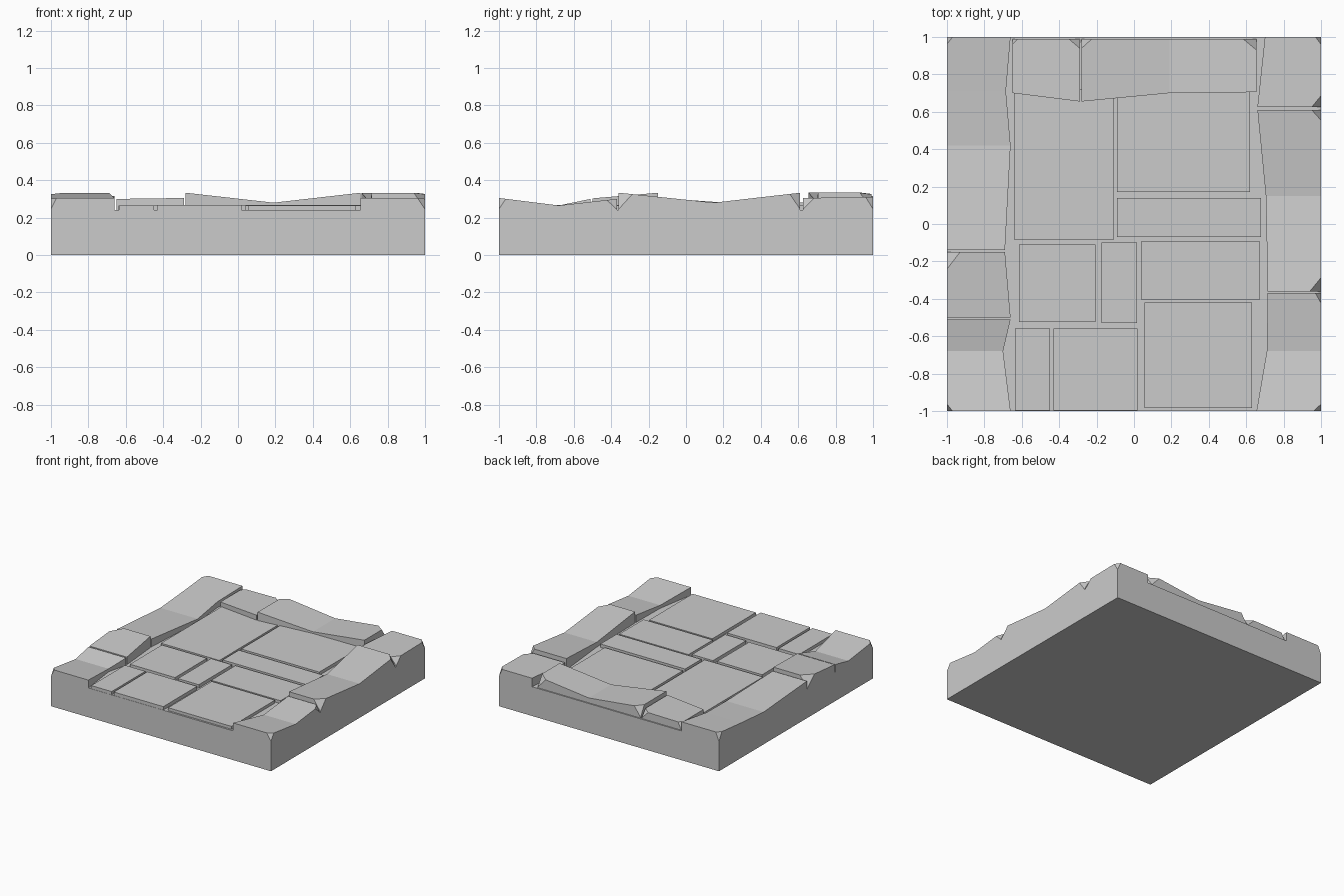
import bpy, bmesh
from mathutils import Vector

if "Cube" in bpy.data.objects:
    bpy.data.objects.remove(bpy.data.objects["Cube"])

FLOOR = 0.24


def finish(bm, name):
    bmesh.ops.recalc_face_normals(bm, faces=bm.faces)
    me = bpy.data.meshes.new(name)
    bm.to_mesh(me)
    bm.free()
    ob = bpy.data.objects.new(name, me)
    bpy.context.collection.objects.link(ob)
    return ob


def box(name, x0, y0, x1, y1, z0, z1):
    bm = bmesh.new()
    bmesh.ops.create_cube(bm, size=1)
    for v in bm.verts:
        v.co = ((x0 + x1) / 2 + v.co.x * (x1 - x0),
                (y0 + y1) / 2 + v.co.y * (y1 - y0),
                (z0 + z1) / 2 + v.co.z * (z1 - z0))
    return finish(bm, name)


def kerb(name, side, outer, stations, chips):
    """Kerb stone swept along one edge. stations: (along, inner edge, height).
    chips: (end index, cut along the length, cut across) on the outer corners."""
    def place(t, w, z):
        return Vector((t, w, z)) if side == 'back' else Vector((w, t, z))

    bm = bmesh.new()
    rings = []
    for t, inner, z in stations:
        rings.append([bm.verts.new(place(t, w, h)) for w, h in
                      ((outer, FLOOR), (inner, FLOOR), (inner, z), (outer, z))])
    for a, b in zip(rings, rings[1:]):
        for i in range(4):
            j = (i + 1) % 4
            bm.faces.new((a[i], a[j], b[j], b[i]))
    bm.faces.new(rings[0])
    bm.faces.new(rings[-1])
    bmesh.ops.recalc_face_normals(bm, faces=bm.faces)
    # slanted chips broken off the outer corners
    out = 1 if outer > 0 else -1
    for end, along, across in chips:
        t, _, z = stations[end]
        d = 1 if end == 0 else -1
        p = place(t, outer - out * across, z)
        q = place(t + d * along, outer, z)
        r = place(t, outer, FLOOR + 0.005)
        n = (q - p).cross(r - p).normalized()
        if n.dot(place(t, outer, z) - p) < 0:
            n.negate()
        res = bmesh.ops.bisect_plane(bm, geom=bm.verts[:] + bm.edges[:] + bm.faces[:],
                                     plane_co=p, plane_no=n, clear_outer=True)
        edges = [e for e in res['geom_cut'] if isinstance(e, bmesh.types.BMEdge)]
        bmesh.ops.holes_fill(bm, edges=edges, sides=0)
    return finish(bm, name)


# base slab
box("base_slab", -1, -1, 1, 1, 0, FLOOR)

# sunken paving
tiles = [(-.64, -.085, -.11, .72), (-.09, .17, .62, .74), (-.09, -.07, .68, .14),
         (.04, -.405, .67, -.09), (-.615, -.525, -.205, -.11), (-.175, -.53, .015, -.10),
         (.055, -.985, .63, -.42), (-.635, -.998, -.45, -.56), (-.43, -.998, .02, -.56)]
for i, t in enumerate(tiles):
    box(f"paving_tile_{i + 1}", *t, FLOOR - 0.02, 0.264 + 0.002 * (i % 3))

# left kerb stones
kerb("left_front_kerb", 'left', -1,
     [(-1, -.66, .305), (-.68, -.70, .265), (-.51, -.66, .30)], [(0, .04, .03)])
kerb("left_middle_kerb", 'left', -1,
     [(-.50, -.66, .303), (-.15, -.69, .333)], [(-1, .10, .07)])
kerb("left_long_kerb", 'left', -1,
     [(-.14, -.69, .305), (.42, -.66, .265), (.71, -.685, .288), (1, -.66, .315)],
     [(-1, .04, .03)])

# right kerb stones
kerb("right_front_kerb", 'right', 1,
     [(-1, .655, .305), (-.68, .71, .265), (-.37, .715, .30)],
     [(0, .04, .04), (-1, .06, .03)])
kerb("right_middle_kerb", 'right', 1,
     [(-.36, .715, .333), (.15, .705, .28), (.61, .66, .333)],
     [(0, .08, .06), (-1, .06, .05)])
kerb("right_back_kerb", 'right', 1,
     [(.625, .66, .305), (1, .70, .31)], [(0, .06, .05), (-1, .04, .03)])

# back kerb stones
kerb("back_left_kerb", 'back', .99,
     [(-.65, .70, .30), (-.29, .655, .305)], [(0, .03, .03), (-1, .06, .05)])
kerb("back_right_kerb", 'back', .99,
     [(-.28, .655, .333), (.19, .70, .28), (.655, .705, .333)],
     [(0, .06, .05), (-1, .08, .06)])
